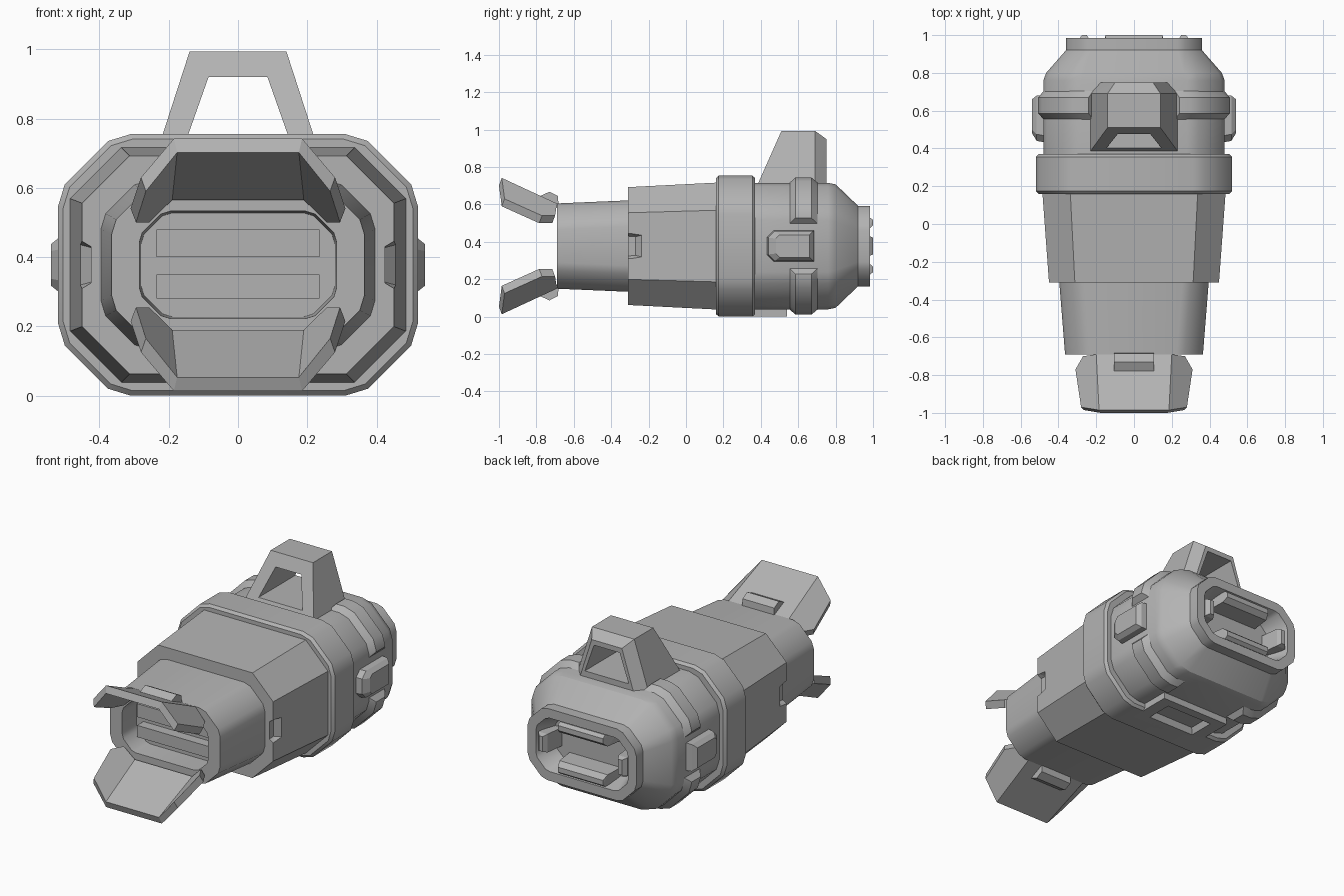
import bpy, bmesh, math
from mathutils import Vector

if "Cube" in bpy.data.objects:
    bpy.data.objects.remove(bpy.data.objects["Cube"])

CZ = 0.3775  # height of the long axis
grey = bpy.data.materials.new("grey_metal")
grey.diffuse_color = (0.45, 0.45, 0.45, 1)
grey.use_nodes = True
grey.node_tree.nodes["Principled BSDF"].inputs["Base Color"].default_value = grey.diffuse_color


def finish(bm, name, smooth=True):
    bmesh.ops.recalc_face_normals(bm, faces=bm.faces)
    me = bpy.data.meshes.new(name)
    bm.to_mesh(me)
    bm.free()
    me.materials.append(grey)
    if smooth:
        me.shade_smooth()
        me.set_sharp_from_angle(angle=math.radians(28))
    ob = bpy.data.objects.new(name, me)
    bpy.context.collection.objects.link(ob)
    return ob


def corner(hw, hh, c, rounded=True):
    """Upper right corner of a section, from the top edge to the side edge."""
    if not rounded:
        return [(hw - c, hh), (hw, hh - c)]
    a, b = 0.69 * c, 0.095 * c
    return [(hw - c, hh), (hw - a, hh - b), (hw - b, hh - a), (hw, hh - c)]


def section(hw, hh, c, rounded=True):
    q = corner(hw, hh, c, rounded)
    return (q + [(x, -z) for x, z in reversed(q)] + [(-x, -z) for x, z in q]
            + [(-x, z) for x, z in reversed(q)])


def loft(name, rows, rounded=True):
    """Skin sections given as (y, half width, half height, corner size)."""
    bm = bmesh.new()
    rings = [[bm.verts.new((x, y, CZ + z)) for x, z in section(hw, hh, c, rounded)]
             for y, hw, hh, c in rows]
    for r, s in zip(rings, rings[1:]):
        for i in range(len(r)):
            j = (i + 1) % len(r)
            bm.faces.new((r[i], r[j], s[j], s[i]))
    bm.faces.new(rings[0])
    bm.faces.new(rings[-1])
    return finish(bm, name)


def hull(name, pts):
    bm = bmesh.new()
    vs = [bm.verts.new(p) for p in pts]
    bmesh.ops.convex_hull(bm, input=vs)
    bmesh.ops.dissolve_limit(bm, angle_limit=0.01, verts=bm.verts, edges=bm.edges)
    return finish(bm, name, False)


def frustum(name, lo, hi, axis, inset):
    """Box whose far end along an axis is inset; the sign of inset picks the end."""
    mid = [(a + b) / 2 for a, b in zip(lo, hi)]
    pts = []
    for k in range(8):
        p = [hi[i] if k >> i & 1 else lo[i] for i in range(3)]
        if bool(k >> axis & 1) == (inset > 0):
            for i in range(3):
                if i != axis:
                    p[i] += abs(inset) * (1 if p[i] < mid[i] else -1)
        pts.append(p)
    return hull(name, pts)


def cut(ob, cutter):
    m = ob.modifiers.new("cut", 'BOOLEAN')
    m.operation = 'DIFFERENCE'
    m.solver = 'EXACT'
    m.object = cutter
    cutter.hide_render = True
    cutter.hide_viewport = True


# Main shells along the axis
barrel = loft("front_barrel", [
    (-0.29, 0.397, 0.245, 0.14), (-0.69, 0.365, 0.228, 0.14),
    (-0.69, 0.285, 0.155, 0.09), (-0.56, 0.28, 0.15, 0.09)])
body = loft("faceted_body", [(-0.31, 0.45, 0.315, 0.137), (0.18, 0.486, 0.34, 0.148)], False)
loft("collar", [(0.16, 0.505, 0.363, 0.2), (0.175, 0.52, 0.3775, 0.21),
                (0.355, 0.52, 0.3775, 0.21), (0.37, 0.505, 0.363, 0.2)])
loft("rear_shell", [(0.36, 0.48, 0.338, 0.2), (0.76, 0.48, 0.338, 0.2),
                    (0.80, 0.465, 0.33, 0.2), (0.92, 0.36, 0.215, 0.13),
                    (0.985, 0.36, 0.215, 0.13), (0.985, 0.305, 0.16, 0.09),
                    (0.86, 0.265, 0.13, 0.08)])

# Notches in the sides of the faceted body
for s in (-1, 1):
    notch = hull("notch_cutter", [
        (s * 0.425, -0.34, CZ + 0.055), (s * 0.425, -0.34, CZ - 0.055),
        (s * 0.50, -0.34, CZ + 0.10), (s * 0.50, -0.34, CZ - 0.10),
        (s * 0.425, -0.27, CZ + 0.05), (s * 0.425, -0.27, CZ - 0.05),
        (s * 0.50, -0.19, CZ + 0.07), (s * 0.50, -0.19, CZ - 0.07)])
    cut(body, notch)

# Raised ridges wrapping the four corners of the rear shell
for sx in (-1, 1):
    for sz in (-1, 1):
        base = [(0.21, 0.33)] + corner(0.47, 0.33, 0.2) + [(0.47, 0.11)]
        top = [(0.24, 0.367)] + corner(0.507, 0.367, 0.21) + [(0.507, 0.15)]
        bm = bmesh.new()
        rows = []
        for (bx, bz), (tx, tz) in zip(base, top):
            rows.append([bm.verts.new((sx * x, y, CZ + sz * z)) for x, y, z in (
                (bx, 0.545, bz), (tx, 0.585, tz), (tx, 0.67, tz), (bx, 0.715, bz))])
        for r, t in zip(rows, rows[1:]):
            for i in range(4):
                j = (i + 1) % 4
                bm.faces.new((r[i], r[j], t[j], t[i]))
        bm.faces.new(rows[0])
        bm.faces.new(rows[-1])
        finish(bm, "corner_ridge")

# Carrying handle with a hole through it
handle = hull("top_handle", [(s * x, y, z) for s in (-1, 1) for x, y, z in (
    (0.235, 0.38, 0.70), (0.14, 0.51, 0.993), (0.14, 0.69, 0.993),
    (0.235, 0.69, 0.70), (0.10, 0.75, 0.95), (0.18, 0.75, 0.70))])
cut(handle, hull("handle_hole_cutter", [(s * x, y, z) for s in (-1, 1) for y in (0.2, 0.9)
                                        for x, z in ((0.145, 0.75), (0.085, 0.92))]))

# Side lugs
for s in (-1, 1):
    hull("side_lug", [(s * x, y, CZ + t * z) for t in (-1, 1) for x, y, z in (
        (0.46, 0.43, 0.05), (0.46, 0.465, 0.085), (0.46, 0.685, 0.085),
        (0.515, 0.44, 0.045), (0.515, 0.475, 0.08), (0.515, 0.68, 0.08),
        (0.54, 0.48, 0.04), (0.54, 0.50, 0.06), (0.54, 0.66, 0.06))])

# Recessed frame underneath
frame = frustum("bottom_frame", (-0.23, 0.27, 0.0), (0.23, 0.54, 0.06), 2, 0.0)
collar = bpy.data.objects["collar"]
pit = frustum("bottom_pit_cutter", (-0.16, 0.32, -0.01), (0.16, 0.49, 0.035), 2, 0.02)
cut(frame, pit)
cut(collar, pit)

# Front grille bars
for z0, z1 in ((0.28, 0.35), (0.40, 0.48)):
    frustum("grille_bar", (-0.235, -0.62, z0), (0.235, -0.55, z1), 1, 0.0)

# Clips inside the rear socket
for s in (-1, 1):
    z = CZ + s * 0.115
    hull("socket_bar", [(x * k, y, z + s * dz) for x in (-1, 1) for k, y, dz in (
        (0.17, 0.85, -0.035), (0.17, 0.85, 0.035), (0.15, 0.98, 0.04),
        (0.15, 1.0, 0.025), (0.15, 1.0, -0.005), (0.16, 0.97, -0.03))])
    hull("socket_side_clip", [(s * x, y, CZ + t * w) for t in (-1, 1) for x, y, w in (
        (0.22, 0.85, 0.055), (0.29, 0.85, 0.055), (0.235, 0.975, 0.055),
        (0.25, 1.0, 0.045), (0.275, 1.0, 0.045), (0.295, 0.975, 0.055))])

# Folded flaps at the front, with their hinge blocks
for s in (1, -1):
    bm = bmesh.new()
    half = [(0.20, -0.69, 0.605), (0.27, -0.70, 0.54), (0.31, -0.77, 0.54),
            (0.28, -0.97, 0.63), (0.185, -0.985, 0.742)]

    def place(x, y, z):
        return Vector((x, y, CZ + s * (z - CZ)))
    right = [bm.verts.new(place(x, y, z)) for x, y, z in half]
    left = [bm.verts.new(place(-x, y, z)) for x, y, z in half]
    faces = [bm.faces.new(right), bm.faces.new(left[::-1]),
             bm.faces.new((right[0], right[4], left[4], left[0]))]
    ext = bmesh.ops.extrude_face_region(bm, geom=faces, use_keep_orig=True)
    for v in ext["geom"]:
        if isinstance(v, bmesh.types.BMVert):
            v.co += Vector((0, -0.015, -0.04 * s))
            v.co.x *= 0.95
    finish(bm, "front_flap", False)
    hull("flap_hinge", [place(x, y, z) for x in (-0.105, 0.105) for y, z in (
        (-0.68, 0.58), (-0.685, 0.645), (-0.73, 0.668), (-0.78, 0.645), (-0.77, 0.62))])
